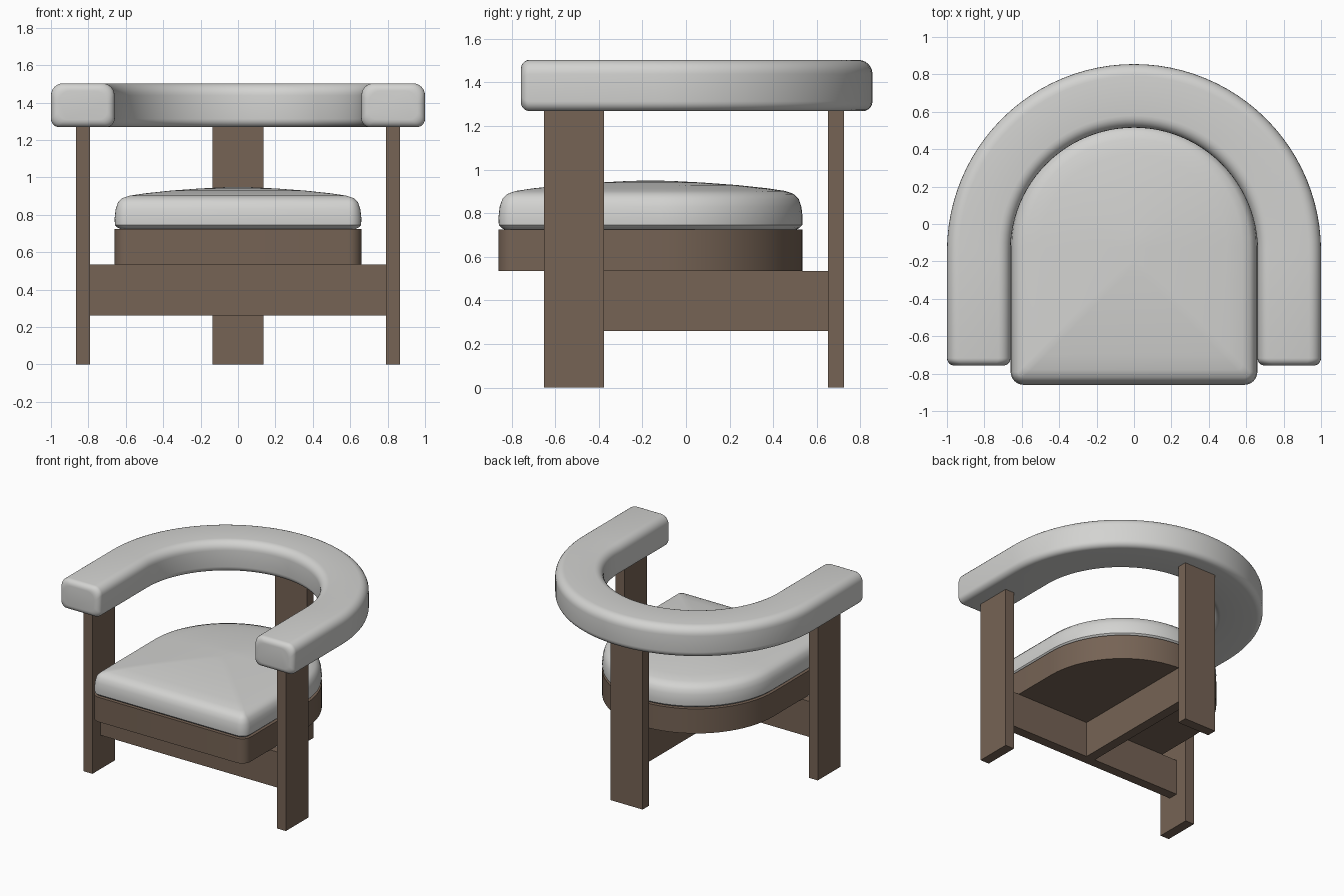
import bpy
import bmesh
from math import sin, cos, pi, radians

cube = bpy.data.objects.get("Cube")
if cube:
    bpy.data.objects.remove(cube, do_unlink=True)


def make_material(name, rgb):
    m = bpy.data.materials.new(name)
    m.use_nodes = True
    m.diffuse_color = (*rgb, 1)
    bsdf = m.node_tree.nodes["Principled BSDF"]
    bsdf.inputs["Base Color"].default_value = (*rgb, 1)
    bsdf.inputs["Roughness"].default_value = 0.8
    return m


fabric = make_material("light grey fabric", (0.65, 0.65, 0.635))
wood = make_material("brown wood", (0.18, 0.125, 0.09))


def loft(name, rings, mat, angle=30):
    """Skin a list of equal-length closed rings and cap both ends."""
    bm = bmesh.new()
    loops = [[bm.verts.new(p) for p in ring] for ring in rings]
    for a, b in zip(loops, loops[1:]):
        n = len(a)
        for i in range(n):
            j = (i + 1) % n
            bm.faces.new((a[i], a[j], b[j], b[i]))
    bm.faces.new(loops[0][::-1])
    bm.faces.new(loops[-1])
    bmesh.ops.recalc_face_normals(bm, faces=bm.faces[:])
    me = bpy.data.meshes.new(name)
    bm.to_mesh(me)
    bm.free()
    me.materials.append(mat)
    ob = bpy.data.objects.new(name, me)
    bpy.context.collection.objects.link(ob)
    bpy.ops.object.select_all(action="DESELECT")
    ob.select_set(True)
    bpy.context.view_layer.objects.active = ob
    bpy.ops.object.shade_smooth_by_angle(angle=radians(angle))
    return ob


def box(name, x, y, z):
    ring = [(x[0], y[0]), (x[1], y[0]), (x[1], y[1]), (x[0], y[1])]
    return loft(name, [[(px, py, h) for px, py in ring] for h in z], wood)


# Legs and T-shaped underframe
LEG_TOP = 1.29
for side, label in ((-1, "right"), (1, "left")):
    xs = sorted((side * 0.79, side * 0.865))
    box(f"front_leg_{label}", xs, (-0.65, -0.375), (0, LEG_TOP))
box("back_leg", (-0.137, 0.137), (0.65, 0.725), (0, LEG_TOP))
box("cross_rail", (-0.79, 0.79), (-0.55, -0.475), (0.26, 0.535))
box("centre_rail", (-0.0375, 0.0375), (-0.475, 0.65), (0.26, 0.535))


# Seat outline: square front with eased corners, half-round back
def seat_ring(inset, z):
    w, front, mid = 0.66 - inset, -0.86 + inset, -0.125
    r = max(0.07 - inset, min(0.03, w / 2))
    pts = [(w * cos(pi * i / 36), mid + w * sin(pi * i / 36)) for i in range(37)]
    for sx, start in ((-1, pi), (1, 1.5 * pi)):
        for i in range(7):
            t = start + pi / 2 * i / 6
            pts.append((sx * (w - r) + r * cos(t), front + r + r * sin(t)))
    return [(x, y, z) for x, y in pts]


loft("seat_base", [seat_ring(0, 0.535), seat_ring(0, 0.725)], wood)

cushion = [(0.04, 0.72), (0.015, 0.732), (0.002, 0.745), (0, 0.78), (0.006, 0.83),
           (0.018, 0.865), (0.04, 0.888), (0.08, 0.902), (0.16, 0.914),
           (0.3, 0.929), (0.45, 0.94), (0.58, 0.947), (0.64, 0.949)]
loft("seat_cushion", [seat_ring(o, z) for o, z in cushion], fabric, 40)


# Rounded section of the armrest: (sideways offset, height)
def arm_section(inset):
    hw, low, high = 0.17 - inset, 1.268 + inset, 1.503 - inset
    corners = ((1, high, 0.065, 0), (-1, high, 0.065, pi / 2),
               (-1, low, 0.045, pi), (1, low, 0.045, 1.5 * pi))
    pts = []
    for sx, edge, r, start in corners:
        sz = 1 if edge == high else -1
        for i in range(7):
            t = start + pi / 2 * i / 6
            pts.append((sx * (hw - r) + r * cos(t), edge - sz * r + r * sin(t)))
    return pts


# Horseshoe path: straight arm, half circle, straight arm, with eased ends
R, MID, END, EASE = 0.83, -0.145, -0.757, 0.04
ends = [(EASE * (1 - sin(pi / 2 * i / 5)), END + EASE * (1 - cos(pi / 2 * i / 5)))
        for i in range(6)]
rings = []
for inset, y in ends:
    rings.append([(R + u, y, z) for u, z in arm_section(inset)])
for i in range(49):
    t = pi * i / 48
    rings.append([((R + u) * cos(t), MID + (R + u) * sin(t), z)
                  for u, z in arm_section(0)])
for inset, y in reversed(ends):
    rings.append([(-R - u, y, z) for u, z in arm_section(inset)])
loft("armrest", rings, fabric, 40)
